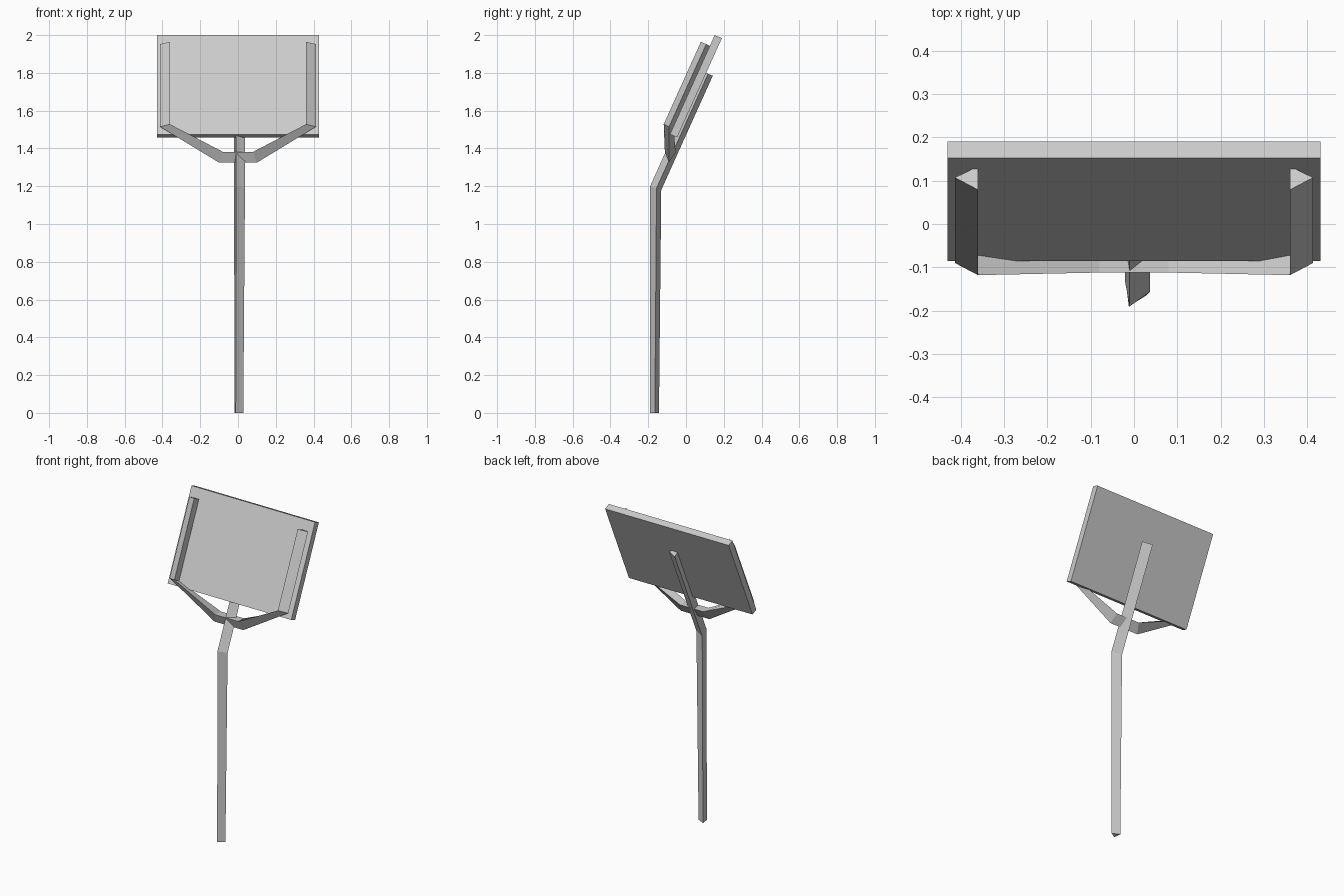
import bpy, bmesh
from mathutils import Vector

if "Cube" in bpy.data.objects:
    bpy.data.objects.remove(bpy.data.objects["Cube"])

LEAN = 0.451  # y gained per unit of z on the tilted parts


def loft(name, rings):
    """Skin a list of equal-sized rings into a closed flat-shaded solid."""
    bm = bmesh.new()
    rows = [[bm.verts.new(p) for p in ring] for ring in rings]
    n = len(rows[0])
    for a, b in zip(rows, rows[1:]):
        for i in range(n):
            j = (i + 1) % n
            bm.faces.new((a[i], a[j], b[j], b[i]))
    bm.faces.new(rows[0])
    bm.faces.new(rows[-1])
    bmesh.ops.recalc_face_normals(bm, faces=bm.faces)
    mesh = bpy.data.meshes.new(name)
    bm.to_mesh(mesh)
    bm.free()
    obj = bpy.data.objects.new(name, mesh)
    bpy.context.collection.objects.link(obj)
    return obj


def slide(ring, dz):
    """Move a ring along the lean direction."""
    return [Vector(p) + Vector((0, dz * LEAN, dz)) for p in ring]


# Tilted panel
profile = [(-0.085, 1.475), (0.152, 2.0), (0.19, 1.984), (-0.047, 1.459)]
loft("panel", [[(x, y, z) for y, z in profile] for x in (-0.43, 0.43)])

# Three-sided handle, bent to follow the back of the panel
foot = [(-0.012, -0.19, 0), (0.028, -0.165, 0), (-0.018, -0.143, 0)]
bend = [(-0.010, -0.19, 1.2), (0.037, -0.156, 1.19), (-0.021, -0.131, 1.18)]
loft("handle", [foot, bend, slide(bend, 0.605)])

# Three-sided fork: centre bar, two arms and two side rails in one piece
centre = [(0.08, -0.112, 1.382), (0.10, -0.09, 1.325), (0.08, -0.055, 1.38)]
elbow = [(0.36, -0.118, 1.528), (0.413, -0.090, 1.515), (0.36, -0.065, 1.50)]
tip = slide([elbow[0], elbow[1], (0.36, -0.064, 1.503)], 0.437)
right = [tip, elbow, centre]
left = [[(-p[0], p[1], p[2]) for p in ring] for ring in reversed(right)]
loft("fork", right + left)
